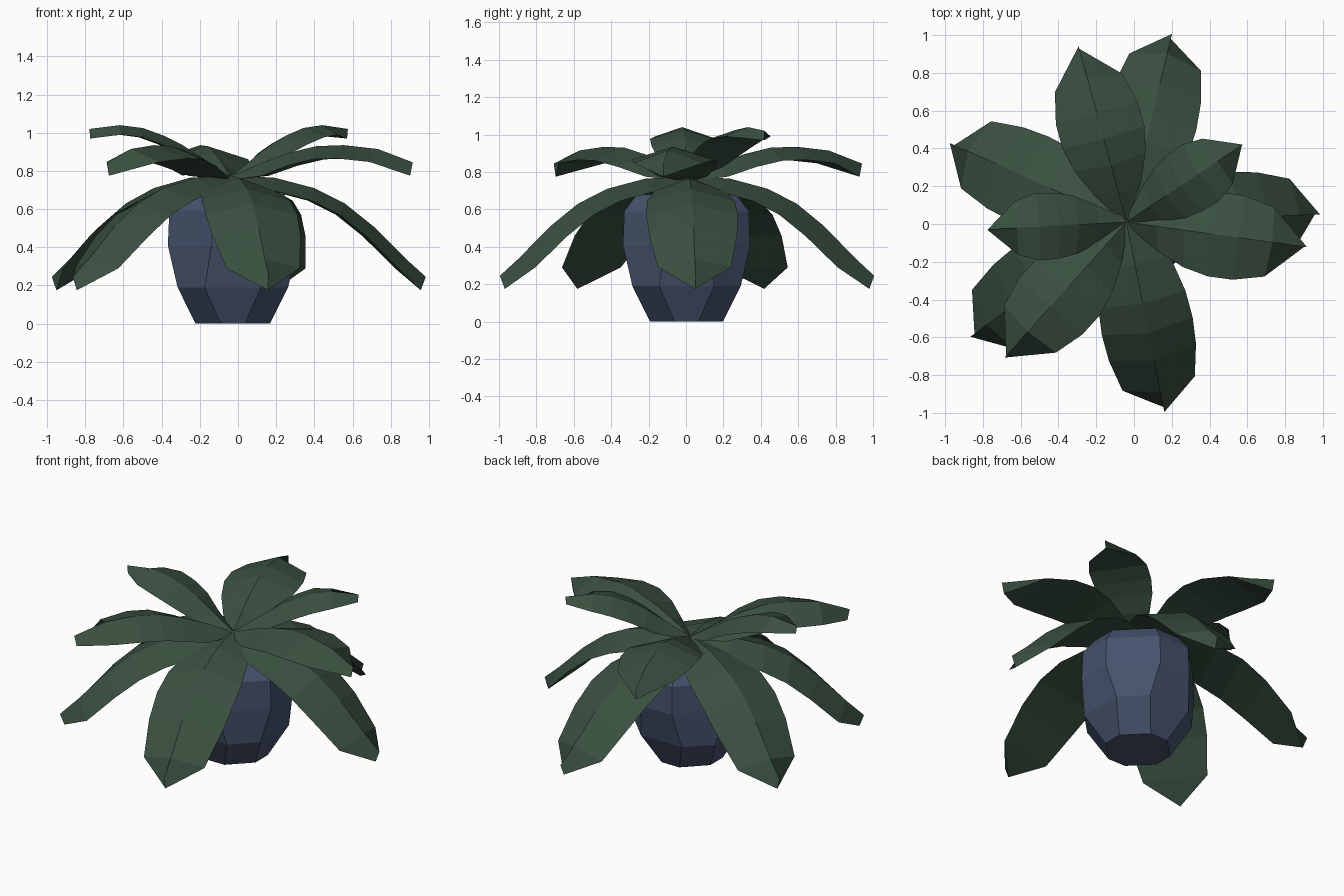
import bpy, bmesh, math
from mathutils import Vector

if "Cube" in bpy.data.objects:
    bpy.data.objects.remove(bpy.data.objects["Cube"])


def material(name, color):
    m = bpy.data.materials.new(name)
    m.diffuse_color = color
    m.use_nodes = True
    m.node_tree.nodes["Principled BSDF"].inputs["Base Color"].default_value = m.diffuse_color
    return m


GREEN = material("leaf_green", (0.042, 0.08, 0.052, 1))
BLUE = material("pot_blue", (0.06, 0.085, 0.15, 1))
HUB = Vector((-0.04, 0.01, 0))


def finish(name, bm, mat):
    bmesh.ops.recalc_face_normals(bm, faces=bm.faces)
    me = bpy.data.meshes.new(name)
    bm.to_mesh(me)
    bm.free()
    me.materials.append(mat)
    ob = bpy.data.objects.new(name, me)
    bpy.context.collection.objects.link(ob)


# leaf: arched midrib, two sloping top sides and a flat underside
def leaf(name, angle, rib, widths, drop):
    a = math.radians(angle)
    out = Vector((math.cos(a), math.sin(a), 0))
    side = Vector((-out.y, out.x, 0))
    up = Vector((0, 0, 1))
    bm = bmesh.new()
    rows = []
    for i, ((r, z), w) in enumerate(zip(rib, widths)):
        p, q = rib[max(i - 1, 0)], rib[min(i + 1, len(rib) - 1)]
        d = Vector((q[0] - p[0], q[1] - p[1])).normalized()
        h = drop * (0.3 if i == 0 else 1)
        # the tip curls straight down and slightly inwards
        low_r, low_z = (r + d.y * h, z - d.x * h) if w else (r + d.y * 0.04, z - drop)
        mid = bm.verts.new(HUB + out * r + up * z)
        base = HUB + out * low_r + up * low_z
        if w:
            rows.append((bm.verts.new(base + side * w), mid, bm.verts.new(base - side * w)))
        else:
            v = bm.verts.new(base)
            rows.append((v, mid, v))
    bm.faces.new(rows[0])
    for a_row, b_row in zip(rows, rows[1:]):
        for j in range(3):
            k = (j + 1) % 3
            loop = list(dict.fromkeys((a_row[j], a_row[k], b_row[k], b_row[j])))
            bm.faces.new(loop)
    finish(name, bm, GREEN)


# three tiers: midrib profile (radius, height), half widths, edge drop, angles
tiers = {
    "lower_leaf": ([(0, .775), (.23, .765), (.44, .71), (.60, .63), (.75, .51), (.92, .34), (1.025, .245)],
                   [.06, .19, .235, .245, .235, .195, 0], .07, (-78.7, 2.3, 76.4, 155.9, 216.3)),
    "middle_leaf": ([(0, .77), (.16, .84), (.31, .895), (.455, .93), (.60, .935), (.78, .915), (.965, .845)],
                    [.02, .13, .195, .225, .225, .185, 0], .07, (-7.9, 105.2, 228)),
    "upper_leaf": ([(0, .77), (.15, .87), (.25, .935), (.35, .985), (.46, 1.025), (.58, 1.04), (.74, 1.02)],
                   [.02, .11, .155, .175, .178, .145, 0], .05, (33.7, 183)),
}
for name, (rib, widths, drop, angles) in tiers.items():
    for n, ang in enumerate(angles):
        leaf(f"{name}_{n + 1}", ang, rib, widths, drop)

# pot: faceted body, eight sides with broad diagonal faces, standing under the hub
bm = bmesh.new()
for z, r, turn in [(0, .205, 0), (.19, .325, 45), (.41, .358, 0), (.59, .35, 0), (.68, .28, 0)]:
    for quarter in range(4):
        for off in (-18, 18):
            t = math.radians(90 * quarter + off + turn)
            bm.verts.new((r * math.cos(t) - 0.027, r * math.sin(t) + 0.003, z))
bmesh.ops.convex_hull(bm, input=bm.verts)
finish("pot", bm, BLUE)
